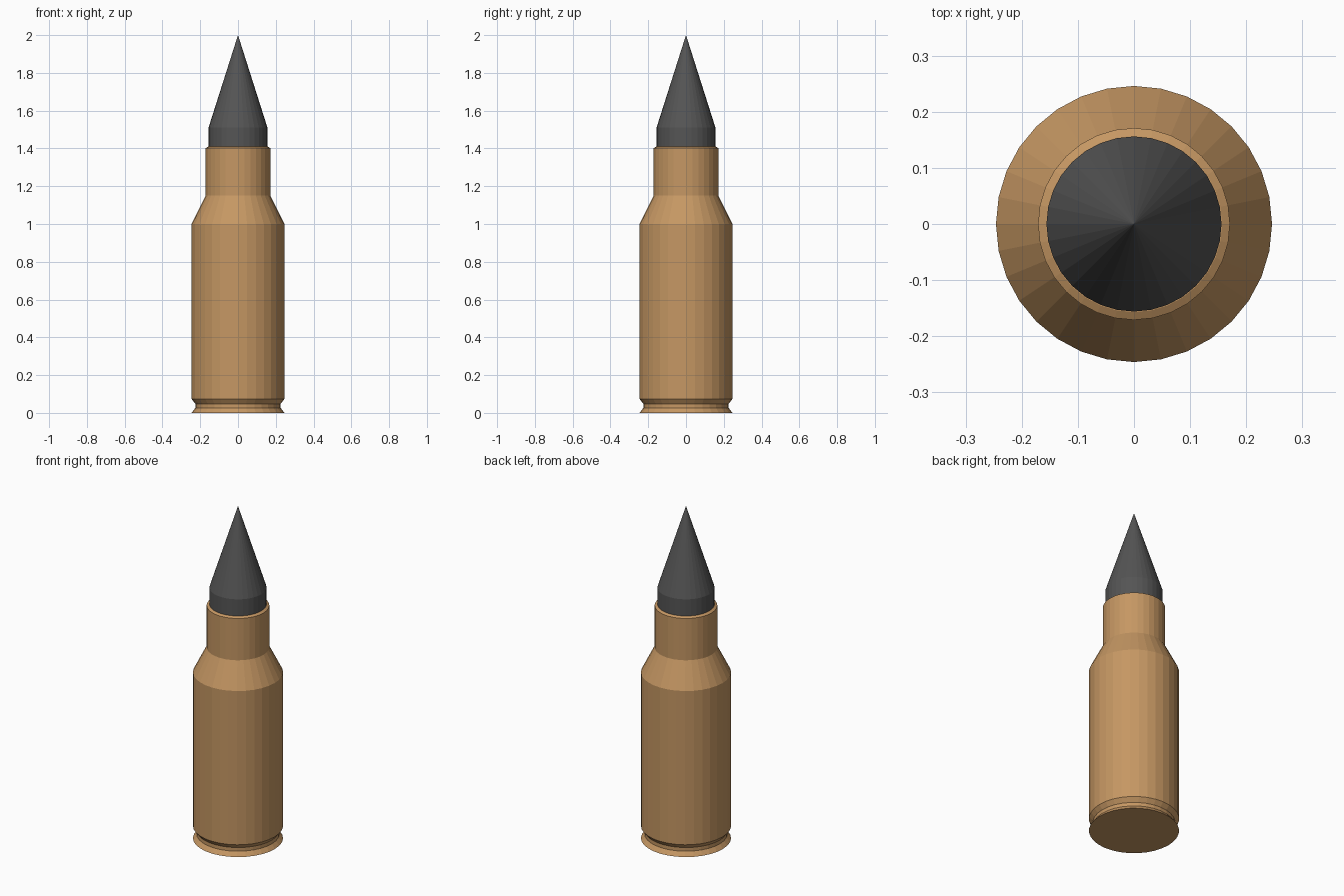
import bpy
import bmesh
from math import cos, sin, tau

SIDES = 32

cube = bpy.data.objects.get("Cube")
if cube:
    bpy.data.objects.remove(cube, do_unlink=True)


def make_material(name, color):
    mat = bpy.data.materials.new(name)
    mat.use_nodes = True
    mat.diffuse_color = color
    mat.node_tree.nodes["Principled BSDF"].inputs["Base Color"].default_value = color
    return mat


def lathe(name, profile, mat):
    """Revolve (radius, height) points around z; zero radius makes a tip, open ends are capped."""
    bm = bmesh.new()
    rings = []
    for r, z in profile:
        count = SIDES if r > 0 else 1
        rings.append([bm.verts.new((r * cos(tau * i / SIDES), r * sin(tau * i / SIDES), z))
                      for i in range(count)])
    for low, high in zip(rings, rings[1:]):
        for i in range(SIDES):
            j = (i + 1) % SIDES
            if len(high) == 1:
                bm.faces.new((low[i], low[j], high[0]))
            else:
                bm.faces.new((low[i], low[j], high[j], high[i]))
    bm.faces.new(rings[0][::-1])
    if len(rings[-1]) > 1:
        bm.faces.new(rings[-1])
    mesh = bpy.data.meshes.new(name)
    bm.to_mesh(mesh)
    bm.free()
    mesh.materials.append(mat)
    obj = bpy.data.objects.new(name, mesh)
    bpy.context.collection.objects.link(obj)
    return obj


brass = make_material("brass", (0.56, 0.31, 0.125, 1))
dark_steel = make_material("dark_steel", (0.09, 0.09, 0.09, 1))

# Casing: rim, extractor groove, body, shoulder, neck and chamfered mouth
lathe("casing", [
    (0.246, 0.0), (0.226, 0.026), (0.226, 0.048), (0.246, 0.074),
    (0.246, 1.0), (0.171, 1.15), (0.171, 1.402), (0.157, 1.41),
], brass)

# Pointed tip seated in the neck
lathe("tip", [(0.156, 1.3), (0.156, 1.51), (0, 2.0)], dark_steel)
